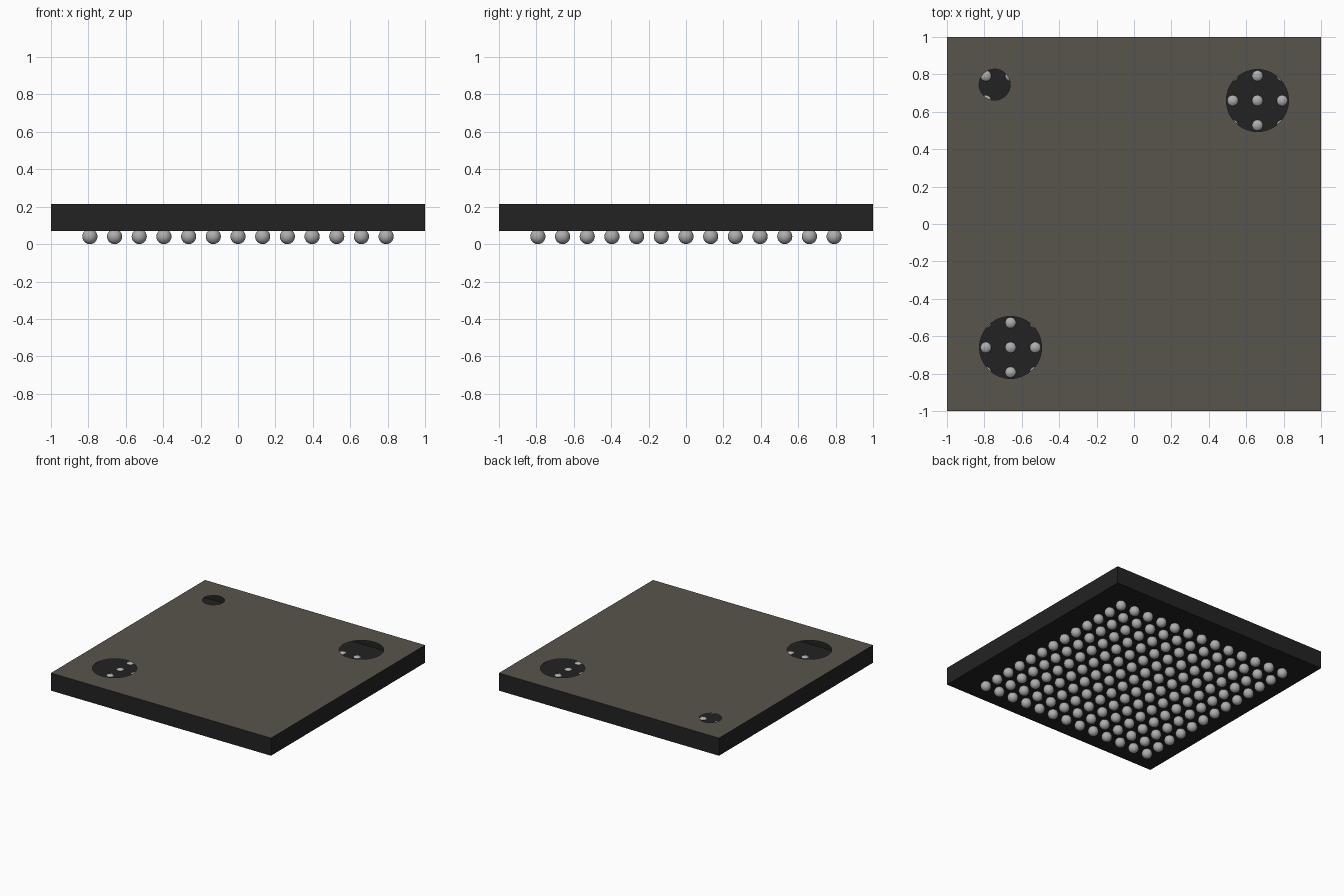
import bpy, bmesh, math
from mathutils import Matrix

if "Cube" in bpy.data.objects:
    bpy.data.objects.remove(bpy.data.objects["Cube"])

BOTTOM, TOP = 0.069, 0.214      # heights of the hollow package shell
PITCH, BALL_R, COUNT = 0.132, 0.0405, 13


def material(name, rgb):
    m = bpy.data.materials.new(name)
    m.diffuse_color = (*rgb, 1)
    m.use_nodes = True
    m.node_tree.nodes["Principled BSDF"].inputs["Base Color"].default_value = m.diffuse_color
    return m


def add_object(name, bm, mat):
    mesh = bpy.data.meshes.new(name)
    bm.to_mesh(mesh)
    bm.free()
    mesh.materials.append(mat)
    ob = bpy.data.objects.new(name, mesh)
    bpy.context.collection.objects.link(ob)
    return ob


def add_loop(bm, points):
    verts = [bm.verts.new((x, y, TOP)) for x, y in points]
    return [bm.edges.new((verts[i - 1], verts[i])) for i in range(len(verts))]


def circle(cx, cy, r, n=48):
    return [(cx + r * math.cos(2 * math.pi * i / n),
             cy + r * math.sin(2 * math.pi * i / n)) for i in range(n)]


black = material("black_plastic", (0.0165, 0.0165, 0.0165))
brown = material("warm_grey_top", (0.098, 0.089, 0.074))
silver = material("solder_silver", (0.42, 0.42, 0.42))

# Hollow open-topped body: floor and four side walls
bm = bmesh.new()
bmesh.ops.create_cube(bm, size=1, matrix=Matrix.Translation((0, 0, (TOP + BOTTOM) / 2))
                      @ Matrix.Diagonal((2, 2, TOP - BOTTOM, 1)))
bmesh.ops.delete(bm, geom=[f for f in bm.faces if f.normal.z > 0.5], context='FACES_ONLY')
add_object("package_body", bm, black)

# Top sheet with two large round openings and one small one
bm = bmesh.new()
edges = add_loop(bm, [(-1, -1), (1, -1), (1, 1), (-1, 1)])
for cx, cy, r in ((0.66, 0.66, 0.166), (-0.66, -0.66, 0.166), (-0.745, 0.745, 0.083)):
    edges += add_loop(bm, circle(cx, cy, r))
bmesh.ops.triangle_fill(bm, use_beauty=True, edges=edges, normal=(0, 0, 1))
bm.normal_update()
bmesh.ops.reverse_faces(bm, faces=[f for f in bm.faces if f.normal.z < 0])
add_object("top_sheet", bm, brown)

# Square grid of solder balls, their tips poking through the floor
bm = bmesh.new()
half = (COUNT - 1) / 2
for i in range(COUNT):
    for j in range(COUNT):
        bmesh.ops.create_uvsphere(
            bm, u_segments=20, v_segments=12, radius=BALL_R,
            matrix=Matrix.Translation(((i - half) * PITCH, (j - half) * PITCH, BALL_R)))
for f in bm.faces:
    f.smooth = True
add_object("solder_balls", bm, silver)
